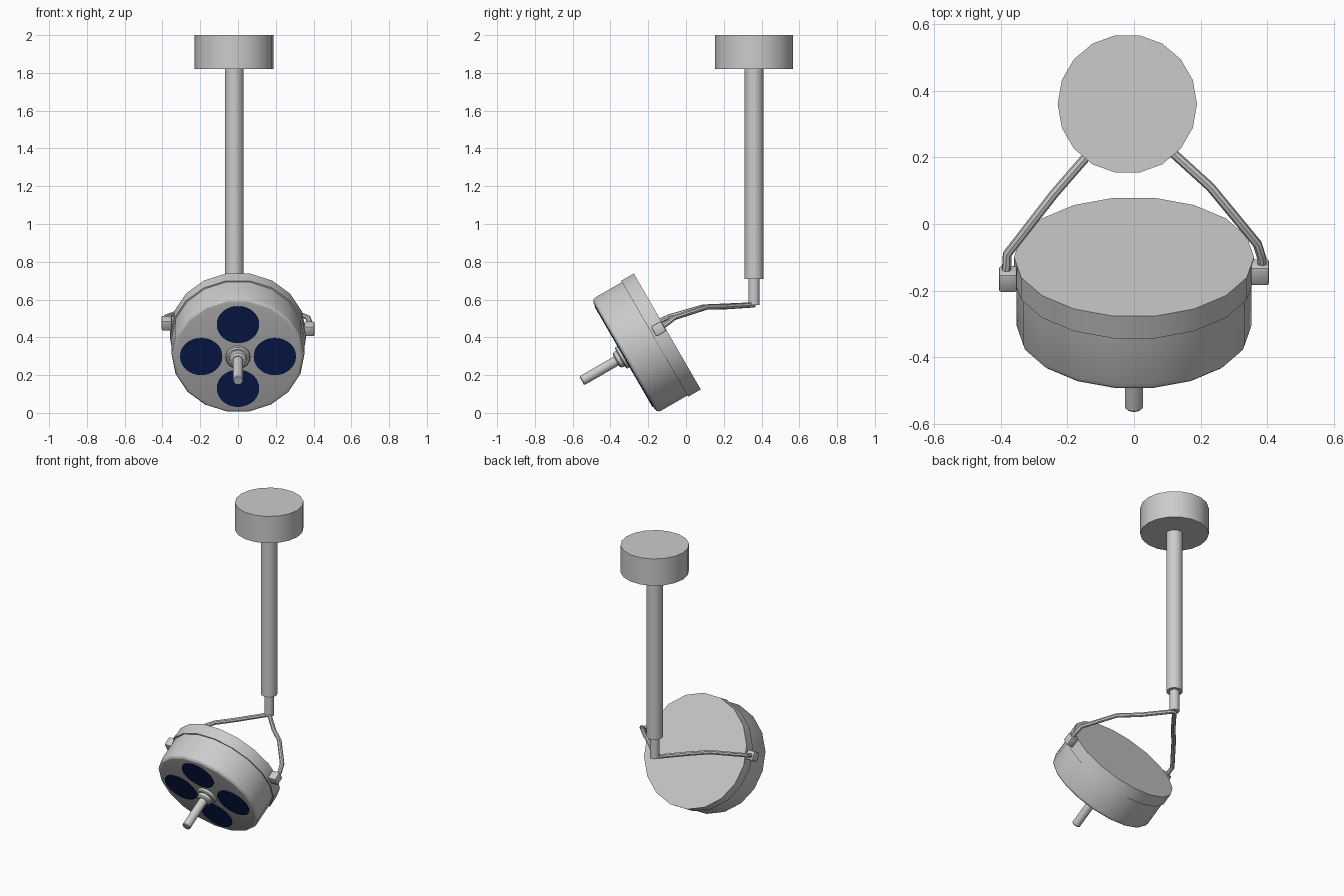
import bpy, bmesh
from math import radians, cos, sin, pi
from mathutils import Matrix, Vector

if "Cube" in bpy.data.objects:
    bpy.data.objects.remove(bpy.data.objects["Cube"])

# Head frame: local +z is the beam direction, origin at the centre of the back plate
HEAD = Matrix.Translation((0, -0.099, 0.431)) @ Matrix.Rotation(radians(120), 4, 'X')
POLE = Matrix.Translation((-0.02, 0.36, 0))


def smooth(ob, angle=30):
    bpy.ops.object.select_all(action='DESELECT')
    ob.select_set(True)
    bpy.context.view_layer.objects.active = ob
    bpy.ops.object.shade_smooth_by_angle(angle=radians(angle))


def from_bmesh(name, bm, matrix, mat=None):
    bmesh.ops.recalc_face_normals(bm, faces=bm.faces)
    mesh = bpy.data.meshes.new(name)
    bm.to_mesh(mesh)
    bm.free()
    ob = bpy.data.objects.new(name, mesh)
    ob.matrix_world = matrix
    bpy.context.collection.objects.link(ob)
    if mat:
        mesh.materials.append(mat)
    smooth(ob)
    return ob


def lathe(name, profile, sides, matrix, mat=None):
    """Closed solid of revolution about z from (radius, height) pairs."""
    bm = bmesh.new()
    rings = [[bm.verts.new((r * cos(2 * pi * i / sides), r * sin(2 * pi * i / sides), z))
              for i in range(sides)] for r, z in profile]
    for a, b in zip(rings, rings[1:]):
        for i in range(sides):
            j = (i + 1) % sides
            bm.faces.new((a[i], a[j], b[j], b[i]))
    bm.faces.new(rings[0])
    bm.faces.new(rings[-1])
    return from_bmesh(name, bm, matrix, mat)


def tube(name, points, radius):
    """Round tube along a polyline."""
    cu = bpy.data.curves.new(name, 'CURVE')
    cu.dimensions = '3D'
    cu.bevel_depth = radius
    cu.bevel_resolution = 2
    cu.use_fill_caps = True
    sp = cu.splines.new('POLY')
    sp.points.add(len(points) - 1)
    for p, co in zip(sp.points, points):
        p.co = (*co, 1)
    ob = bpy.data.objects.new(name, cu)
    bpy.context.collection.objects.link(ob)
    bpy.ops.object.select_all(action='DESELECT')
    ob.select_set(True)
    bpy.context.view_layer.objects.active = ob
    bpy.ops.object.convert(target='MESH')
    smooth(bpy.context.object)


def block(name, centre, size):
    """Bevelled box aligned with the lamp head."""
    bm = bmesh.new()
    bmesh.ops.create_cube(bm, size=1, matrix=Matrix.Diagonal((*size, 1)))
    bmesh.ops.bevel(bm, geom=bm.edges[:], offset=0.008, segments=2,
                    affect='EDGES', profile=0.5)
    from_bmesh(name, bm, Matrix.Translation(centre) @ HEAD.to_3x3().to_4x4())


# Ceiling mount, pole and swivel
lathe("ceiling_mount", [(0.209, 1.82), (0.209, 2.0)], 18, POLE)
lathe("pole", [(0.05, 0.71), (0.05, 1.83)], 18, POLE)
lathe("swivel_stem", [(0.03, 0.57), (0.03, 0.72)], 18, POLE)

# Lamp head: back rim stepping into the housing with a rounded front edge
lathe("lamp_head", [(0.36, 0), (0.36, 0.077), (0.352, 0.077), (0.352, 0.238),
                    (0.348, 0.252), (0.338, 0.261), (0.322, 0.264)], 18, HEAD)

# Four blue lenses
blue = bpy.data.materials.new("lens_blue")
blue.diffuse_color = (0.004, 0.016, 0.11, 1)
blue.use_nodes = True
blue.node_tree.nodes["Principled BSDF"].inputs["Base Color"].default_value = blue.diffuse_color
for k in range(4):
    a = k * pi / 2
    offset = Matrix.Translation((0.195 * cos(a), 0.195 * sin(a), 0))
    lathe(f"lens_{k + 1}", [(0.112, 0.255), (0.112, 0.268)], 32, HEAD @ offset, blue)

# Centre collar and grip
lathe("grip_collar", [(0.065, 0.255), (0.065, 0.28), (0.058, 0.286), (0.048, 0.286),
                      (0.045, 0.305), (0.035, 0.312)], 24, HEAD)
lathe("grip", [(0.027, 0.30), (0.027, 0.518), (0.023, 0.523)], 18, HEAD)

# Yoke arms (slightly skewed) and their pivot blocks
yoke = {
    "right": [(-0.02, 0.36, 0.572), (0.12, 0.21, 0.562), (0.23, 0.11, 0.56),
              (0.37, -0.06, 0.505), (0.384, -0.105, 0.47), (0.384, -0.145, 0.445)],
    "left": [(-0.02, 0.36, 0.572), (-0.14, 0.205, 0.565), (-0.24, 0.09, 0.56),
             (-0.38, -0.09, 0.508), (-0.382, -0.13, 0.49), (-0.382, -0.165, 0.475)],
}
for side, path in yoke.items():
    tube(f"yoke_arm_{side}", path, 0.014)
    x, y, z = path[-1]
    block(f"pivot_block_{side}", (0.378 if x > 0 else -0.378, y, z), (0.055, 0.06, 0.062))
